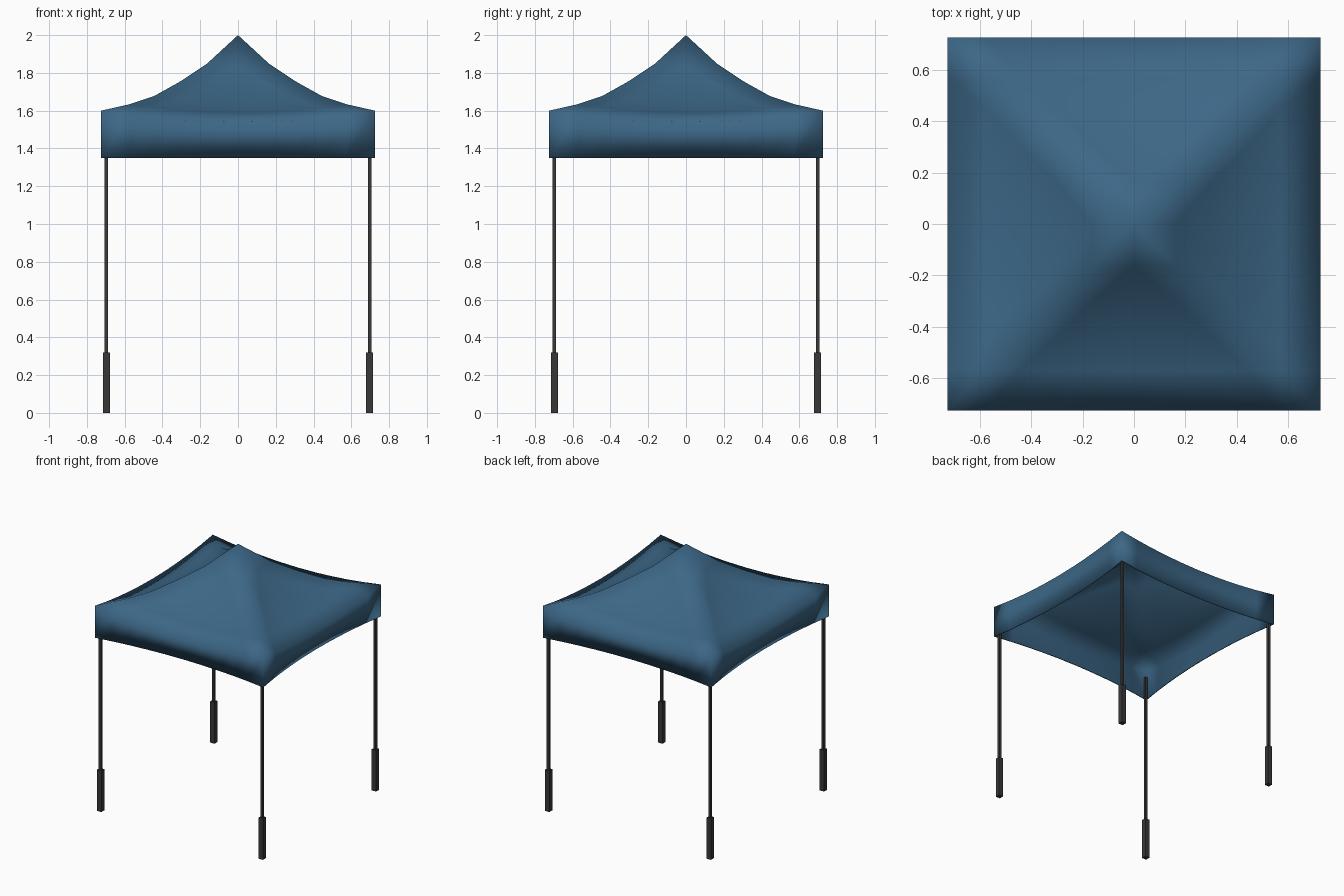
import bpy, bmesh

if "Cube" in bpy.data.objects:
    bpy.data.objects.remove(bpy.data.objects["Cube"])

H = 0.725                     # half width of the canopy
RINGS = [(0, 2.0), (0.165, 1.848), (0.305, 1.755), (0.445, 1.677), (0.57, 1.635), (H, 1.6)]
SAG, BOW = 0.06, 0.06         # cloth sag between ridges, inward bow of the hem


def material(name, color):
    m = bpy.data.materials.new(name)
    m.diffuse_color = (*color, 1)
    m.use_nodes = True
    m.node_tree.nodes["Principled BSDF"].inputs["Base Color"].default_value = m.diffuse_color
    return m


blue = material("blue_cloth", (0.045, 0.135, 0.24))
dark = material("dark_metal", (0.04, 0.04, 0.04))


def add_object(name, bm, mat):
    mesh = bpy.data.meshes.new(name)
    bm.to_mesh(mesh)
    bm.free()
    mesh.materials.append(mat)
    ob = bpy.data.objects.new(name, mesh)
    bpy.context.collection.objects.link(ob)
    return ob


# Canopy roof: square grid following the diagonal ridge profile
ridge = dict(RINGS)
pos = [r for r, _ in RINGS]
coords = [-r for r in reversed(pos[1:])] + pos
n = len(coords)
bm = bmesh.new()
grid = []
for y in coords:
    row = []
    for x in coords:
        r, m = max(abs(x), abs(y)), min(abs(x), abs(y))
        sag = SAG * (1 - (m / r) ** 2) * r / H if r else 0
        row.append(bm.verts.new((x, y, ridge[r] - sag)))
    grid.append(row)
for j in range(n - 1):
    for i in range(n - 1):
        q = [grid[j][i], grid[j][i + 1], grid[j + 1][i + 1], grid[j + 1][i]]
        # split every quad along its diagonal towards the peak
        k = 0 if coords[i] * coords[j] + coords[i + 1] * coords[j + 1] > 0 and \
            (coords[i] >= 0) == (coords[j] >= 0) else 1
        q = q[k:] + q[:k]
        bm.faces.new((q[0], q[1], q[2]))
        bm.faces.new((q[0], q[2], q[3]))

# Valance: border loop dropped to a hem that bows inwards
loop = (grid[0][:-1] + [r[-1] for r in grid[:-1]]
        + grid[-1][:0:-1] + [r[0] for r in grid[:0:-1]])
hem = []
for v in loop:
    x, y = v.co.x, v.co.y
    d = BOW * (1 - (min(abs(x), abs(y)) / H) ** 2)
    if abs(x) > abs(y):
        x -= d if x > 0 else -d
    elif abs(y) > abs(x):
        y -= d if y > 0 else -d
    hem.append(bm.verts.new((x, y, 1.35)))
for i in range(len(loop)):
    k = (i + 1) % len(loop)
    bm.faces.new((loop[k], loop[i], hem[i], hem[k]))
for f in bm.faces:
    f.smooth = True
canopy = add_object("canopy", bm, blue)
solid = canopy.modifiers.new("thickness", 'SOLIDIFY')
solid.thickness = 0.008
solid.offset = -1


# Legs: slim square pole with a thicker foot sleeve
def bar(name, x, y, width, z0, z1):
    bm = bmesh.new()
    bmesh.ops.create_cube(bm, size=1)
    for v in bm.verts:
        v.co = (x + v.co.x * width, y + v.co.y * width, z0 + (v.co.z + 0.5) * (z1 - z0))
    add_object(name, bm, dark)


for sx, side in ((-1, "left"), (1, "right")):
    for sy, end in ((-1, "front"), (1, "back")):
        bar(f"{end}_{side}_leg", sx * 0.697, sy * 0.697, 0.02, 0.3, 1.52)
        bar(f"{end}_{side}_foot", sx * 0.697, sy * 0.697, 0.038, 0, 0.32)
